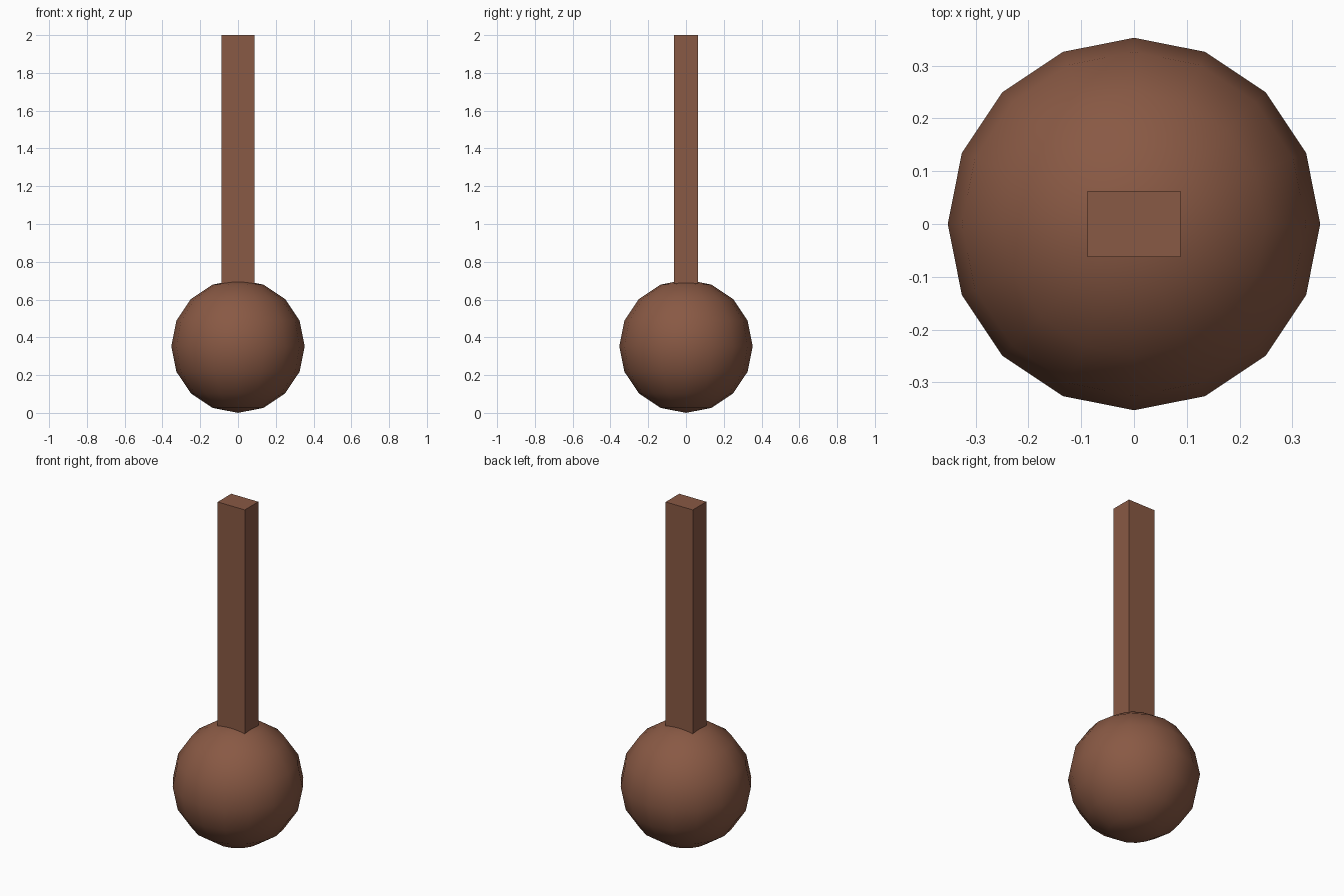
import bpy

if "Cube" in bpy.data.objects:
    bpy.data.objects.remove(bpy.data.objects["Cube"])

brown = bpy.data.materials.new("brown")
brown.diffuse_color = (0.25, 0.10, 0.058, 1)
brown.use_nodes = True
brown.node_tree.nodes["Principled BSDF"].inputs["Base Color"].default_value = brown.diffuse_color

R = 0.353           # ball radius
HANDLE_BOTTOM = 0.6  # sunk into the ball
HANDLE_TOP = 2.0

# Low-poly, smooth shaded ball
bpy.ops.mesh.primitive_uv_sphere_add(segments=16, ring_count=8, radius=R, location=(0, 0, R))
ball = bpy.context.object
ball.name = "ball_head"
bpy.ops.object.shade_smooth()
ball.data.materials.append(brown)

# Rectangular handle
bpy.ops.mesh.primitive_cube_add(size=1, location=(0, 0, (HANDLE_BOTTOM + HANDLE_TOP) / 2))
handle = bpy.context.object
handle.name = "handle"
handle.scale = (0.176, 0.126, HANDLE_TOP - HANDLE_BOTTOM)
bpy.ops.object.transform_apply(location=False, rotation=False, scale=True)
handle.data.materials.append(brown)
